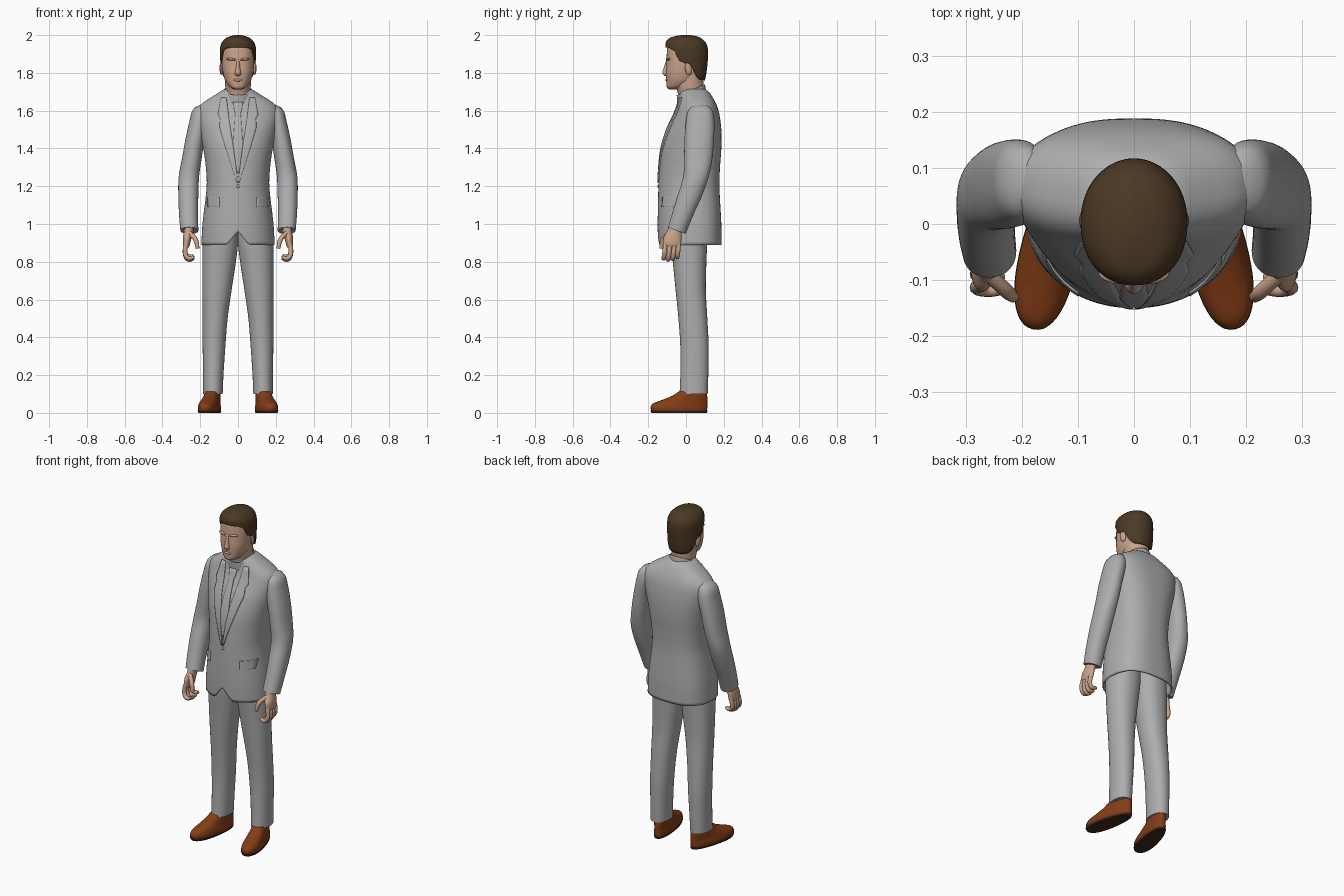
import bpy, math

if "Cube" in bpy.data.objects:
    bpy.data.objects.remove(bpy.data.objects["Cube"])

def material(name, rgb):
    m = bpy.data.materials.new(name)
    m.diffuse_color = (*rgb, 1)
    m.use_nodes = True
    m.node_tree.nodes["Principled BSDF"].inputs["Base Color"].default_value = m.diffuse_color
    return m

SUIT = material("suit grey", (0.42, 0.42, 0.43))
SKIN = material("skin", (0.60, 0.37, 0.26))
HAIR = material("hair brown", (0.070, 0.040, 0.018))
SHOE = material("shoe leather", (0.23, 0.047, 0.008))
SOLE = material("sole dark", (0.045, 0.02, 0.01))


def finish(ob, mat, mirror=False, solid=0, angle=50):
    ob.data.materials.clear()
    ob.data.materials.append(mat)
    bpy.ops.object.select_all(action='DESELECT')
    ob.select_set(True)
    bpy.context.view_layer.objects.active = ob
    bpy.ops.object.shade_smooth_by_angle(angle=math.radians(angle))
    if solid:
        m = ob.modifiers.new("thickness", 'SOLIDIFY')
        m.thickness, m.offset = solid, -1
    if mirror:
        ob.modifiers.new("mirror", 'MIRROR').use_clip = False
    return ob


def mesh_object(name, verts, faces):
    me = bpy.data.meshes.new(name)
    me.from_pydata(verts, [], faces)
    me.update()
    ob = bpy.data.objects.new(name, me)
    bpy.context.collection.objects.link(ob)
    return ob


def section_at(secs, z):
    """Smooth interpolation of (z, x centre, half width, y front, y back)."""
    z = min(max(z, secs[0][0]), secs[-1][0])
    i = 0
    while i < len(secs) - 2 and z > secs[i + 1][0]:
        i += 1
    a, b = secs[i], secs[i + 1]
    p, q = secs[max(i - 1, 0)], secs[min(i + 2, len(secs) - 1)]
    h = b[0] - a[0]
    t = (z - a[0]) / h
    out = []
    for k in range(1, 5):
        ma = (b[k] - p[k]) / (b[0] - p[0]) * h
        mb = (q[k] - a[k]) / (q[0] - a[0]) * h
        out.append((2*t**3 - 3*t*t + 1) * a[k] + (t**3 - 2*t*t + t) * ma
                   + (3*t*t - 2*t**3) * b[k] + (t**3 - t*t) * mb)
    return out


def loft(name, secs, mat, zbot=None, ztop=None, nf=2.0, nb=2.0, seg=48, rings=24,
         caps="bt", ease=1.0, warp=None, **kw):
    verts, faces = [], []
    for i in range(rings + 1):
        t = 1 - (1 - i / rings) ** ease
        for j in range(seg):
            a = 2 * math.pi * j / seg
            c, s = math.cos(a), math.sin(a)
            lo = zbot(c, s) if zbot else secs[0][0]
            hi = ztop(c, s) if ztop else secs[-1][0]
            z = lo + (hi - lo) * t
            x0, w, yf, yb = section_at(secs, z)
            e = 2 / (nf if s < 0 else nb)
            x = x0 + w * math.copysign(abs(c) ** e, c)
            y = (yf + yb) / 2 + (yb - yf) / 2 * math.copysign(abs(s) ** e, s)
            verts.append(warp(x, y, z) if warp else (x, y, z))
    for i in range(rings):
        for j in range(seg):
            k = (j + 1) % seg
            faces.append((i*seg + j, i*seg + k, (i+1)*seg + k, (i+1)*seg + j))
    if "b" in caps:
        faces.append(tuple(reversed(range(seg))))
    if "t" in caps:
        faces.append(tuple(range(rings * seg, (rings + 1) * seg)))
    return finish(mesh_object(name, verts, faces), mat, **kw)


def ellipsoid(name, loc, size, mat, rot=(0, 0, 0), mirror=False):
    bpy.ops.mesh.primitive_uv_sphere_add(segments=20, ring_count=12)
    ob = bpy.context.object
    ob.name = name
    ob.scale, ob.rotation_euler, ob.location = size, rot, loc
    bpy.ops.object.transform_apply(location=True, rotation=True, scale=True)
    return finish(ob, mat, mirror)


def tube(name, pts, radius, mat):
    cu = bpy.data.curves.new(name, 'CURVE')
    cu.dimensions, cu.bevel_depth, cu.bevel_resolution = '3D', radius, 3
    cu.use_fill_caps = True
    sp = cu.splines.new('NURBS')
    sp.points.add(len(pts) - 1)
    for i, p in enumerate(pts):
        sp.points[i].co = (*p, 1)
        sp.points[i].radius = 0.75 if i == len(pts) - 1 else 1
    sp.use_endpoint_u, sp.order_u, sp.resolution_u = True, 3, 5
    ob = bpy.data.objects.new(name, cu)
    bpy.context.collection.objects.link(ob)
    bpy.ops.object.select_all(action='DESELECT')
    ob.select_set(True)
    bpy.context.view_layer.objects.active = ob
    bpy.ops.object.convert(target='MESH')
    return finish(bpy.context.object, mat, mirror=True)


def table(pts, v):
    for (a, p), (b, q) in zip(pts, pts[1:]):
        if v <= b:
            return p + (q - p) * max(0, (v - a) / (b - a))
    return pts[-1][1]


# Jacket body, with the fronts cut away at the hem
TORSO = [(.89, 0, .194, -.148, .188), (1.0, 0, .188, -.15, .187), (1.2, 0, .166, -.146, .177),
         (1.3, 0, .170, -.141, .18), (1.4, 0, .184, -.13, .187), (1.5, 0, .203, -.1, .187),
         (1.58, 0, .215, -.063, .177), (1.62, 0, .207, -.047, .166), (1.65, 0, .175, -.04, .153),
         (1.68, 0, .127, -.035, .135), (1.705, 0, .088, -.03, .117), (1.715, 0, .07, -.02, .1)]
hem = lambda c, s: .89 + (.07 * max(0, 1 - abs(c) / .28) if s < 0 else 0)
loft("jacket", TORSO, SUIT, zbot=hem, nf=2.1, nb=2.6, seg=96, rings=48, caps="t", solid=.008)


def plate(name, rows, lift, mirror=True):
    """Thin cloth piece following the jacket front; rows are (z, x inner, x outer)."""
    n, m, verts, faces = 20, 6, [], []
    z0, z1 = rows[0][0], rows[-1][0]
    for i in range(n + 1):
        z = z0 + (z1 - z0) * i / n
        xa = table([(r[0], r[1]) for r in rows], z)
        xb = table([(r[0], r[2]) for r in rows], z)
        _, w, yf, yb = section_at(TORSO, z)
        for j in range(m + 1):
            x = xa + (xb - xa) * j / m
            d = max(0, 1 - min(1, abs(x) / w) ** 2.1) ** (1 / 2.1)
            verts.append((x, (yf + yb) / 2 - (yb - yf) / 2 * d - lift, z))
    for i in range(n):
        for j in range(m):
            a = i * (m + 1) + j
            faces.append((a, a + 1, a + m + 2, a + m + 1))
    return finish(mesh_object(name, verts, faces), SUIT, mirror, lift + .002)


# Lapels, tie, pocket flaps, button
plate("lapel", [(1.22, 0, .008), (1.3, .01, .032), (1.4, .024, .065), (1.52, .042, .1),
                (1.57, .05, .092), (1.575, .05, .108), (1.67, .062, .09)], .007)
plate("tie", [(1.27, -.006, .006), (1.42, -.026, .026), (1.59, -.014, .014),
              (1.6, -.02, .02), (1.645, -.024, .024)], .006, mirror=False)
plate("pocket_flap", [(1.09, .1, .162), (1.14, .1, .165)], .006)
ellipsoid("button", (0, -.147, 1.2), (.009, .005, .009), SUIT)

# Shirt collar, higher at the back
loft("collar", [(1.63, 0, .088, -.046, .128), (1.70, 0, .076, -.05, .108), (1.74, 0, .071, -.05, .1)],
     SUIT, zbot=lambda c, s: 1.66 + .02 * s, ztop=lambda c, s: 1.71 + .028 * s, caps="",
     rings=8, solid=.006)

# Sleeves
loft("sleeve", [(.94, .256, .047, -.108, -.005), (1.05, .262, .050, -.075, .04),
                (1.15, .263, .053, -.045, .085), (1.25, .26, .054, -.015, .12),
                (1.35, .244, .052, -.01, .14), (1.45, .227, .051, -.008, .148),
                (1.55, .205, .051, 0, .15), (1.6, .198, .044, .012, .14),
                (1.625, .19, .028, .035, .12), (1.635, .18, .008, .06, .09)],
     SUIT, zbot=lambda c, s: .965 - .018 * s, nf=2.2, nb=2.2, rings=40, mirror=True)

# Trouser legs
loft("trouser_leg", [(.10, .133, .052, -.034, .115), (.2, .131, .054, -.03, .118),
                     (.35, .127, .060, -.03, .12), (.5, .121, .066, -.04, .113),
                     (.65, .111, .077, -.055, .105), (.8, .100, .089, -.07, .108),
                     (.9, .094, .094, -.08, .112), (1.0, .09, .09, -.08, .112)],
     SUIT, nf=2.1, nb=2.2, rings=32, mirror=True)

# Shoes: narrow at the heel, toes turned out
ANG = math.radians(12)
def foot(x, y, z):
    x *= .9 - y
    return (.14 + x * math.cos(ANG) - y * math.sin(ANG), x * math.sin(ANG) + y * math.cos(ANG), z)

loft("shoe", [(.01, 0, .053, -.187, .113), (.03, 0, .054, -.191, .115), (.05, 0, .050, -.177, .115),
              (.07, 0, .047, -.125, .115), (.09, 0, .045, -.075, .114), (.112, 0, .044, -.04, .11)],
     SHOE, nf=2.2, nb=2.4, warp=foot, mirror=True)
loft("shoe_sole", [(0, 0, .052, -.186, .113), (.012, 0, .055, -.192, .116)],
     SOLE, nf=2.2, nb=2.4, rings=2, warp=foot, mirror=True)

# Hands: palm, four curled fingers, thumb
loft("palm", [(.875, .272, .012, -.112, -.032), (.89, .273, .018, -.12, -.027),
              (.93, .268, .023, -.118, -.024), (.96, .261, .025, -.1, -.024),
              (1.0, .258, .026, -.09, -.025)], SKIN, rings=14, seg=24, mirror=True)
for i, y in enumerate((-.109, -.085, -.061, -.038)):
    low = (.814, .808, .812, .822)[i]
    tube("finger", [(.272, y, .9), (.284, y - .003, .862), (.275, y - .008, low + .01),
                    (.252, y - .01, low), (.235, y - .008, low + .012)], .0122, SKIN)
tube("thumb", [(.262, -.088, .955), (.235, -.112, .935), (.218, -.128, .905), (.214, -.13, .87)],
     .013, SKIN)

# Neck and head
loft("neck", [(1.62, 0, .065, -.03, .092), (1.70, 0, .066, -.045, .092),
              (1.74, 0, .068, -.058, .093), (1.80, 0, .07, -.05, .095)], SKIN)
loft("head", [(1.713, 0, .018, -.09, -.03), (1.72, 0, .036, -.1, -.01), (1.735, 0, .052, -.103, .03),
              (1.76, 0, .068, -.104, .065), (1.80, 0, .080, -.106, .088), (1.85, 0, .086, -.103, .1),
              (1.90, 0, .087, -.102, .106), (1.94, 0, .083, -.096, .1), (1.97, 0, .062, -.07, .075),
              (1.985, 0, .03, -.03, .04)], SKIN, nf=2.3, rings=36)

# Nose, brows, lips, ears
loft("nose", [(1.783, 0, .010, -.112, -.08), (1.795, 0, .018, -.124, -.08), (1.805, 0, .016, -.125, -.08),
              (1.83, 0, .011, -.117, -.08), (1.87, 0, .009, -.104, -.08)], SKIN, seg=20, rings=14)
ellipsoid("brow", (.036, -.094, 1.872), (.027, .012, .007), SKIN, (0, -.1, .22), True)
ellipsoid("lips", (0, -.103, 1.762), (.024, .006, .007), SKIN)
ellipsoid("ear", (.089, .012, 1.822), (.008, .018, .033), SKIN, (.15, 0, .25), True)

# Hair: edge drops from forehead to sideburns, over the ears, to the nape
LINE = [(-1, 1.935), (-.75, 1.93), (-.55, 1.915), (-.4, 1.865), (-.1, 1.85), (.12, 1.845),
        (.35, 1.785), (.6, 1.765), (1, 1.76)]
loft("hair", [(1.75, 0, .076, -.03, .098), (1.80, 0, .088, -.06, .108), (1.85, 0, .093, -.09, .114),
              (1.90, 0, .095, -.105, .117), (1.94, 0, .0935, -.109, .113), (1.965, 0, .083, -.106, .101),
              (1.985, 0, .062, -.087, .078), (1.995, 0, .038, -.055, .052), (2.0, 0, .015, -.025, .025)],
     HAIR, zbot=lambda c, s: table(LINE, s), nf=2.2, seg=96, rings=30, ease=1.6, caps="t", solid=.01)
